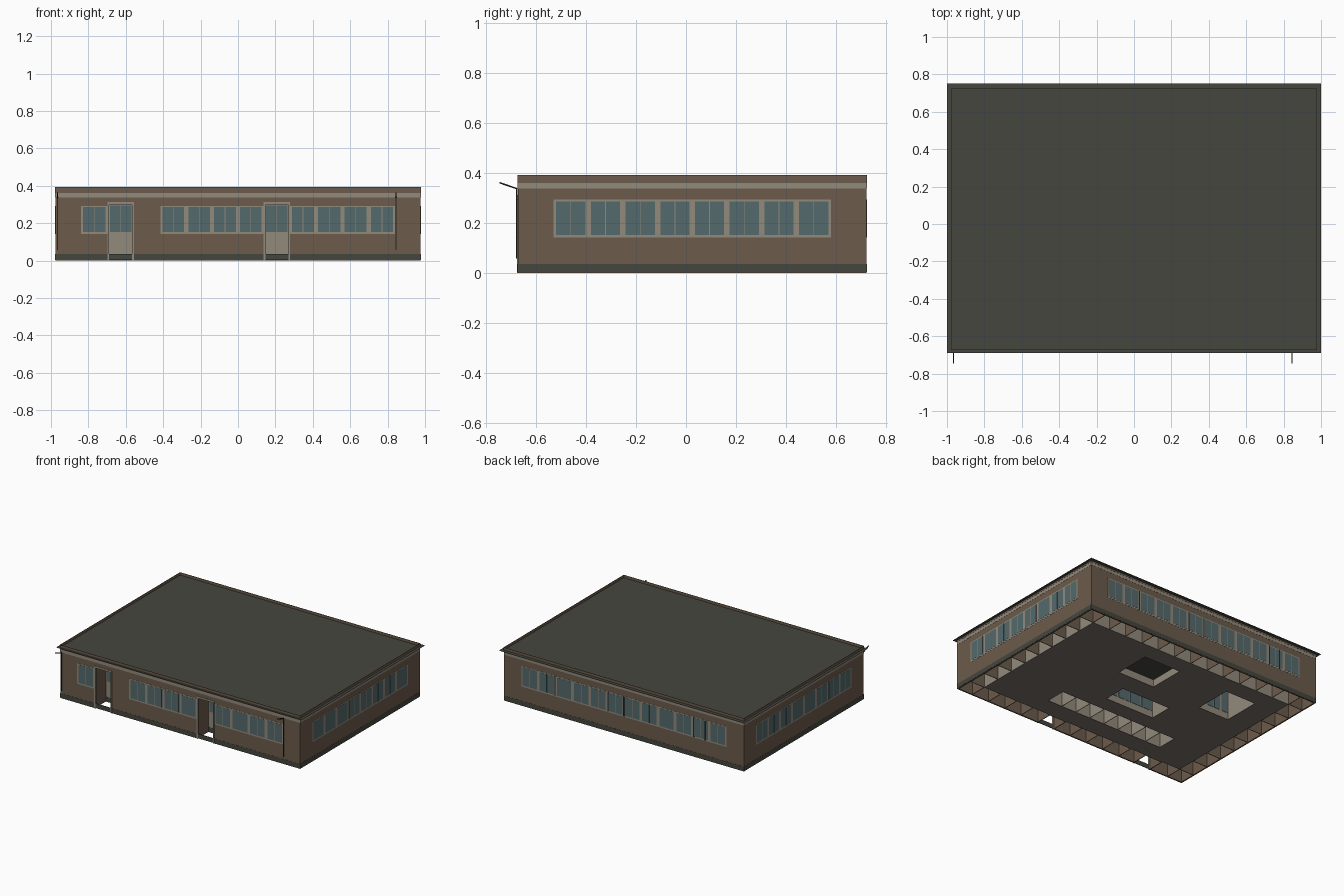
import bpy, bmesh, math
from mathutils import Vector

if "Cube" in bpy.data.objects:
    bpy.data.objects.remove(bpy.data.objects["Cube"])

def mat(name, rgb):
    m = bpy.data.materials.new(name)
    m.diffuse_color = (*rgb, 1)
    m.use_nodes = True
    m.node_tree.nodes["Principled BSDF"].inputs["Base Color"].default_value = m.diffuse_color
    return m

BROWN = mat("brown_brick", (0.150, 0.106, 0.072))
BEIGE = mat("beige_trim", (0.285, 0.252, 0.200))
GLASS = mat("window_glass", (0.090, 0.143, 0.150))
DARK = mat("dark_grey", (0.062, 0.062, 0.050))
FLOOR = mat("floor_grey", (0.185, 0.163, 0.142))
BLACK = mat("black_metal", (0.020, 0.018, 0.015))

X, Y0, Y1 = 0.977, -0.672, 0.722      # outer wall planes
XI, YI0, YI1 = 0.85, -0.54, 0.59      # inner wall planes
ROOF_Z = 0.372
DOORS = [(-0.695, -0.56), (0.14, 0.275)]

def boxes(name, items, material):
    """One object made of boxes (x0, x1, y0, y1, z0, z1)."""
    bm = bmesh.new()
    for x0, x1, y0, y1, z0, z1 in items:
        vs = bmesh.ops.create_cube(bm, size=1)["verts"]
        for v in vs:
            v.co = Vector(((x0 + x1) / 2 + v.co.x * (x1 - x0),
                           (y0 + y1) / 2 + v.co.y * (y1 - y0),
                           (z0 + z1) / 2 + v.co.z * (z1 - z0)))
    me = bpy.data.meshes.new(name)
    bm.to_mesh(me)
    bm.free()
    ob = bpy.data.objects.new(name, me)
    me.materials.append(material)
    bpy.context.collection.objects.link(ob)
    return ob

def on(side, t0, t1, z0, z1, d0, d1):
    """Box on a wall: t along the wall, d outwards from its plane."""
    if side == "front":
        return (t0, t1, Y0 - d1, Y0 - d0, z0, z1)
    if side == "back":
        return (t0, t1, Y1 + d0, Y1 + d1, z0, z1)
    if side == "left":
        return (-X - d1, -X - d0, t0, t1, z0, z1)
    return (X + d0, X + d1, t0, t1, z0, z1)

def spans(side):
    """Stretches of wall between the door openings."""
    if side == "back":
        return [(-X, X)]
    if side != "front":
        return [(Y0, Y1)]
    cuts = [-X] + [c for d in DOORS for c in d] + [X]
    return list(zip(cuts[::2], cuts[1::2]))

# Outer walls, base band, trim band and parapet
SIDES = ("front", "back", "left", "right")
walls, base, trim, parapet = [], [], [], []
for s in SIDES:
    full = (-X, X) if s in ("front", "back") else (Y0, Y1)
    for a, b in spans(s):
        walls.append(on(s, a, b, 0, 0.31, -0.01, 0))
    walls.append(on(s, *full, 0.31, ROOF_Z - 0.001, -0.01, 0))
    base.append(on(s, *full, 0.003, 0.036, -0.003, 0.001))
    trim.append(on(s, *full, 0.338, 0.36, 0, 0.001))
    parapet.append(on(s, full[0] - 0.002, full[1] + 0.002, 0.36, 0.392, 0, 0.002))
boxes("outer_walls", walls, BROWN)
boxes("base_band", base, DARK)
boxes("trim_band", trim, BEIGE)
boxes("parapet", parapet, BROWN)

# Flat overhanging roof sheet
bm = bmesh.new()
bm.faces.new([bm.verts.new((x, y, ROOF_Z)) for x, y in
              ((-1, -0.69), (1, -0.69), (1, 0.75), (-1, 0.75))])
roof_mesh = bpy.data.meshes.new("roof")
bm.to_mesh(roof_mesh)
bm.free()
roof_mesh.materials.append(DARK)
bpy.context.collection.objects.link(bpy.data.objects.new("roof", roof_mesh))

# Window strips: frame plate, then two panes for each unit
STRIPS = [("front", -0.84, -0.697, 1), ("front", -0.415, 0.138, 4),
          ("front", 0.277, 0.84, 4), ("back", -0.835, 0.835, 12),
          ("left", -0.53, 0.58, 8), ("right", -0.53, 0.58, 8)]
frames, panes = [], []
for s, a, b, n in STRIPS:
    frames.append(on(s, a, b, 0.142, 0.293, -0.001, 0.001))
    w = (b - a) / n
    for i in range(n):
        u = a + i * w
        for f0, f1 in ((0.08, 0.488), (0.512, 0.92)):
            panes.append(on(s, u + f0 * w, u + f1 * w, 0.152, 0.286, -0.001, 0.0018))
boxes("window_frames", frames, BEIGE)
boxes("window_panes", panes, GLASS)
boxes("back_dark_mullions", [on("back", x - 0.004, x + 0.004, 0.146, 0.29, 0.001, 0.0025)
                             for x in (0.56, 0.13, 0.0, -0.57, -0.66)], BLACK)

# Entrance doors at the back of open recesses
jambs, door_panels, door_glass, sills, linings, soffits = [], [], [], [], [], []
for a, b in DOORS:
    m = (a + b) / 2
    jambs += [on("front", a - 0.004, a + 0.006, 0, 0.31, -0.01, 0.003),
              on("front", b - 0.006, b + 0.004, 0, 0.31, -0.01, 0.003),
              on("front", a - 0.004, b + 0.004, 0.298, 0.312, -0.01, 0.003)]
    door_panels.append((a, b, YI0 - 0.004, YI0, 0.036, 0.31))
    door_glass += [(a + 0.01, m - 0.002, YI0 - 0.006, YI0 - 0.004, 0.152, 0.295),
                   (m + 0.002, b - 0.01, YI0 - 0.006, YI0 - 0.004, 0.152, 0.295)]
    sills.append((a, b, YI0 - 0.005, YI0, 0, 0.036))
    linings += [(a - 0.005, a, Y0 + 0.01, YI0, 0, 0.31),
                (b, b + 0.005, Y0 + 0.01, YI0, 0, 0.31)]
    soffits.append((a, b, Y0 + 0.01, YI0, 0.31, 0.315))
boxes("door_frames", jambs, BEIGE)
boxes("door_panels", door_panels, BEIGE)
boxes("door_glass", door_glass, GLASS)
boxes("door_sills", sills, DARK)
boxes("recess_walls", linings, BROWN)
boxes("recess_ceilings", soffits, BEIGE)

# Inner walls and partitions of the open ring under the building
T = 0.004
boxes("inner_walls", [(-XI, XI, YI0, YI0 + T, 0, 0.33), (-XI, XI, YI1 - T, YI1, 0, 0.33),
                      (-XI, -XI + T, YI0, YI1, 0, 0.33), (XI - T, XI, YI0, YI1, 0, 0.33)], BEIGE)
parts = []
for i in range(13):
    x = -XI + i * 2 * XI / 12
    parts.append((x - 0.002, x + 0.002, YI1, Y1 - 0.01, 0, 0.3))
    if not any(a - 0.02 < x < b + 0.02 for a, b in DOORS):
        parts.append((x - 0.002, x + 0.002, Y0 + 0.01, YI0, 0, 0.3))
for i in range(9):
    y = YI0 + i * (YI1 - YI0) / 8
    for x0, x1 in ((-X + 0.01, -XI), (XI, X - 0.01)):
        parts.append((x0, x1, y - 0.002, y + 0.002, 0, 0.3))
boxes("partitions", parts, BROWN)

# Floor plate with open wells
WELLS = [(-0.01, 0.29, 0.19, 0.46), (-0.27, 0.13, -0.13, 0.04),
         (-0.67, -0.42, 0.175, 0.455), (-0.56, 0.41, -0.40, -0.25)]
xs = sorted({-XI, XI, *[w[0] for w in WELLS], *[w[1] for w in WELLS]})
ys = sorted({YI0, YI1, *[w[2] for w in WELLS], *[w[3] for w in WELLS]})
cells = []
for x0, x1 in zip(xs, xs[1:]):
    for y0, y1 in zip(ys, ys[1:]):
        cx, cy = (x0 + x1) / 2, (y0 + y1) / 2
        if not any(w[0] < cx < w[1] and w[2] < cy < w[3] for w in WELLS):
            cells.append((x0, x1, y0, y1, 0, 0.003))
boxes("floor", cells, FLOOR)

# Well walls; the first well is shallow with a dark ceiling
for name, (x0, x1, y0, y1), top in zip(("shallow_well", "middle_well", "side_well", "long_well"),
                                       WELLS, (0.055, 0.37, 0.37, 0.37)):
    boxes(name, [(x0 - T, x0, y0, y1, 0.003, top), (x1, x1 + T, y0, y1, 0.003, top),
                 (x0, x1, y0 - T, y0, 0.003, top), (x0, x1, y1, y1 + T, 0.003, top)], BEIGE)
x0, x1, y0, y1 = WELLS[0]
boxes("shallow_well_ceiling", [(x0, x1, y0, y1, 0.055, 0.06)], DARK)
glazing = []
for x0, x1, y0, y1 in WELLS[1:3]:
    w = (x1 - x0) / 4
    for i in range(4):
        glazing.append((x0 + i * w + 0.006, x0 + (i + 1) * w - 0.006, y0, y0 + 0.002, 0.05, 0.29))
boxes("well_glazing", glazing, GLASS)
lx0, lx1, ly0, ly1 = WELLS[3]
boxes("long_well_partitions", [(lx0 + i * (lx1 - lx0) / 8 - 0.002, lx0 + i * (lx1 - lx0) / 8 + 0.002,
                                ly0, ly1, 0.003, 0.3) for i in range(1, 8)], BEIGE)

# Downpipes with slanted spouts
for i, x in enumerate((-0.965, 0.845)):
    boxes(f"downpipe_{i}", [(x - 0.003, x + 0.003, Y0 - 0.007, Y0 - 0.001, 0.057, 0.34)], BLACK)
    spout = boxes(f"spout_{i}", [(-0.003, 0.003, -0.076, 0.0, -0.003, 0.003)], BLACK)
    spout.location = (x, Y0 - 0.002, 0.336)
    spout.rotation_euler = (-math.radians(19), 0, 0)
